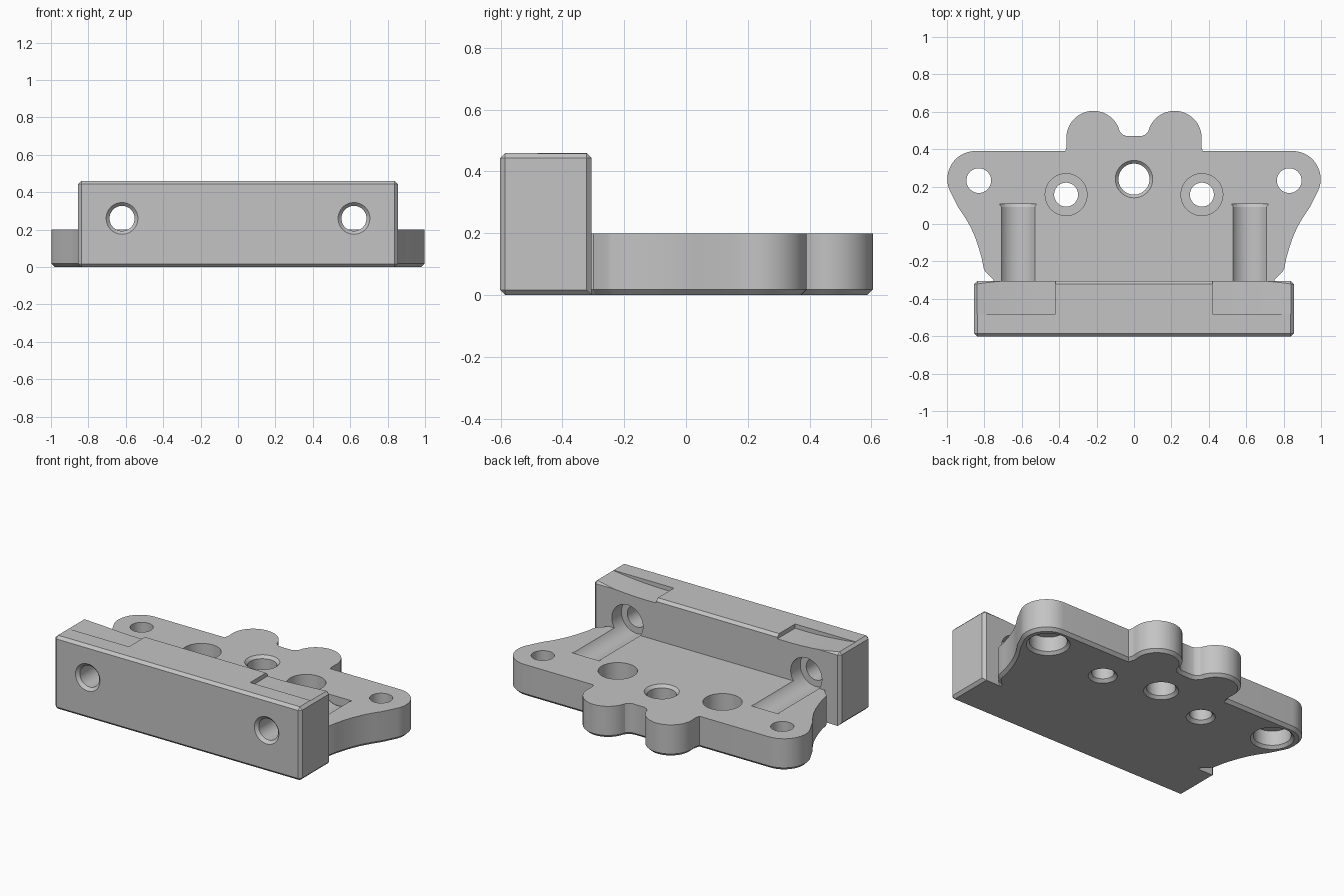
import bpy, bmesh, math
from mathutils import Matrix

if "Cube" in bpy.data.objects:
    bpy.data.objects.remove(bpy.data.objects["Cube"])

grey = bpy.data.materials.new("mid grey")
grey.diffuse_color = (0.55, 0.55, 0.55, 1)
grey.use_nodes = True
grey.node_tree.nodes["Principled BSDF"].inputs["Base Color"].default_value = grey.diffuse_color


def to_object(name, bm):
    bmesh.ops.recalc_face_normals(bm, faces=bm.faces)
    mesh = bpy.data.meshes.new(name)
    bm.to_mesh(mesh)
    bm.free()
    mesh.materials.append(grey)
    ob = bpy.data.objects.new(name, mesh)
    bpy.context.collection.objects.link(ob)
    return ob


def prism(points, offset, depth):
    """Closed polygon of 3D points extruded by a vector along one axis."""
    bm = bmesh.new()
    face = bm.faces.new([bm.verts.new(p) for p in points])
    new = bmesh.ops.extrude_face_region(bm, geom=[face])["geom"]
    verts = [v for v in new if isinstance(v, bmesh.types.BMVert)]
    bmesh.ops.translate(bm, verts=verts, vec=[c * depth for c in offset])
    bmesh.ops.recalc_face_normals(bm, faces=bm.faces)
    return bm


def lathe(profile, centre, along_y=False, n=48):
    """Solid turned from (radius, height) pairs, used as a drill."""
    bm = bmesh.new()
    rings = [[bm.verts.new((r * math.cos(2 * math.pi * i / n),
                            r * math.sin(2 * math.pi * i / n), h))
              for i in range(n)] for r, h in profile]
    for a, b in zip(rings, rings[1:]):
        for i in range(n):
            j = (i + 1) % n
            bm.faces.new((a[i], a[j], b[j], b[i]))
    bm.faces.new(rings[0])
    bm.faces.new(rings[-1])
    if along_y:
        bm.transform(Matrix.Rotation(math.radians(-90), 4, 'X'))
    bm.transform(Matrix.Translation(centre))
    return to_object("drill", bm)


def arc(cx, cy, r, a0, a1, n):
    return [(cx + r * math.cos(math.radians(a0 + (a1 - a0) * i / n)),
             cy + r * math.sin(math.radians(a0 + (a1 - a0) * i / n)))
            for i in range(n + 1)]


def boolean(target, tool, op):
    mod = target.modifiers.new(op.lower(), 'BOOLEAN')
    mod.operation, mod.object, mod.solver = op, tool, 'EXACT'
    bpy.context.view_layer.objects.active = target
    bpy.ops.object.modifier_apply(modifier=mod.name)
    bpy.data.objects.remove(tool)


# Base plate: half outline with rear lobe, ear and tapering flank, mirrored in x
half = [(0.04, 0.47), (0.058, 0.477)]
half += arc(0.217, 0.46, 0.145, 166, -8, 24)
half += [(0.36, 0.415), (0.367, 0.39)]
half += arc(0.848, 0.24, 0.15, 90, -30, 18)
half += [(0.94, 0.09), (0.9, 0.03), (0.872, -0.02), (0.85, -0.07), (0.831, -0.125),
         (0.815, -0.18), (0.803, -0.24), (0.795, -0.255), (0.75, -0.3), (0.75, -0.45)]
outline = half + [(-x, y) for x, y in reversed(half)]
bm = prism([(x, y, 0) for x, y in outline], (0, 0, 1), 0.2)
low = [e for e in bm.edges if all(v.co.z < 0.001 for v in e.verts)]
bmesh.ops.bevel(bm, geom=low, offset=0.018, segments=1, affect='EDGES')
body = to_object("mounting_bracket", bm)

# Front wall: chamfered block, left square where it meets the plate underneath
bm = bmesh.new()
bmesh.ops.create_cube(bm, size=1)
for v in bm.verts:
    v.co = (v.co.x * 1.71, v.co.y * 0.297 - 0.4535, (v.co.z + 0.5) * 0.46)
edges = [e for e in bm.edges
         if not all(v.co.z < 0.01 and v.co.y > -0.4 for v in e.verts)]
bmesh.ops.bevel(bm, geom=edges, offset=0.017, segments=1, affect='EDGES')
boolean(body, to_object("front_wall", bm), 'UNION')

for s in (-1, 1):
    # Ear holes, counterbored from below
    boolean(body, lathe([(0.125, -0.02), (0.125, 0), (0.108, 0.017), (0.108, 0.11),
                         (0.066, 0.11), (0.066, 0.3)], (s * 0.83, 0.232, 0)), 'DIFFERENCE')
    # Inner screw holes, counterbored from above
    boolean(body, lathe([(0.083, -0.02), (0.083, 0), (0.064, 0.018), (0.064, 0.09),
                         (0.112, 0.09), (0.112, 0.3)], (s * 0.363, 0.157, 0)), 'DIFFERENCE')
    # Wall bores running back into open channels on the plate
    boolean(body, lathe([(0.085, -0.65), (0.085, -0.602), (0.067, -0.584), (0.067, -0.4),
                         (0.108, -0.4), (0.108, 0.092), (0.116, 0.106)],
                        (s * 0.62, 0, 0.26), True), 'DIFFERENCE')
    # Shallow curved scoops on top of the wall
    curve = [(0.42 + 0.48 * i / 12) for i in range(13)]
    pts = [(s * x, -0.48, 0.46 - 0.027 * (1 - ((x - 0.48) / 0.37) ** 2)) for x in curve]
    pts += [(s * 0.9, -0.48, 0.52), (s * 0.42, -0.48, 0.52)]
    boolean(body, to_object("scoop", prism(pts, (0, 1, 0), 0.25)), 'DIFFERENCE')

# Central hole with chamfered mouths
boolean(body, lathe([(0.1, -0.02), (0.1, 0), (0.083, 0.017), (0.083, 0.183),
                     (0.1, 0.2), (0.1, 0.3)], (0, 0.24, 0)), 'DIFFERENCE')

# Smooth the curves, keep the machined edges crisp
body.data.materials.clear()
body.data.materials.append(grey)
for p in body.data.polygons:
    p.material_index = 0
bpy.ops.object.select_all(action='DESELECT')
body.select_set(True)
bpy.context.view_layer.objects.active = body
bpy.ops.object.shade_smooth_by_angle(angle=math.radians(25))
